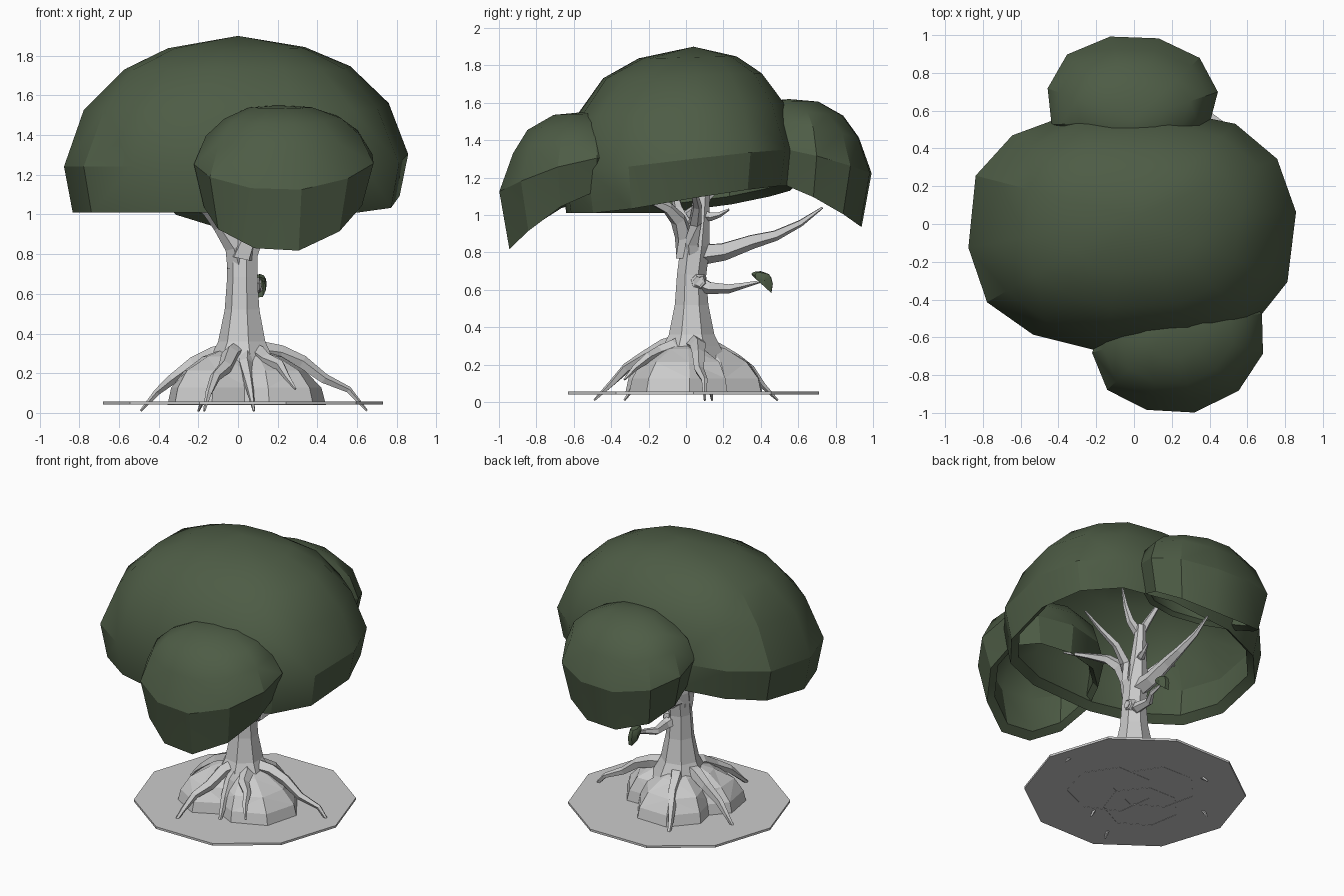
import bpy, bmesh, math, random
from mathutils import Vector

if "Cube" in bpy.data.objects:
    bpy.data.objects.remove(bpy.data.objects["Cube"])

random.seed(4)
green = bpy.data.materials.new("leaf_green")
green.diffuse_color = (0.075, 0.107, 0.06, 1)
green.use_nodes = True
green.node_tree.nodes["Principled BSDF"].inputs["Base Color"].default_value = green.diffuse_color


def finish(name, bm, mat=None, smooth=False):
    bmesh.ops.recalc_face_normals(bm, faces=bm.faces)
    me = bpy.data.meshes.new(name)
    bm.to_mesh(me)
    bm.free()
    bpy.context.collection.objects.link(bpy.data.objects.new(name, me))
    if mat:
        me.materials.append(mat)
    if smooth:
        me.polygons.foreach_set("use_smooth", [True] * len(me.polygons))
        me.set_sharp_from_angle(angle=math.radians(28))


def skin(bm, rings):
    for a, b in zip(rings, rings[1:]):
        for i in range(len(a)):
            j = (i + 1) % len(a)
            bm.faces.new((a[i], a[j], b[j], b[i]))


def power(c, e):
    return math.copysign(abs(c) ** (2 / e), c)


def dome(name, apex, centre, size, sides, rim, profile, mat=None, turn=0.0, jitter=0.03,
         square=2.0, hollow=None):
    """Faceted dome; rim(x, y) is its lower edge height, hollow the inner wall profile."""
    bm = bmesh.new()
    top, rings, outline = bm.verts.new(apex), [], []
    ct, st = math.cos(turn), math.sin(turn)
    for i in range(sides):
        a = 2 * math.pi * (i + 0.2) / sides
        k = 1.01 + random.uniform(-jitter, jitter * 0.3)
        u, v = k * size[0] * power(math.cos(a), square), k * size[1] * power(math.sin(a), square)
        outline.append((centre[0] + u * ct - v * st, centre[1] + u * st + v * ct))
    for f, h in profile + (hollow or []):
        ring = []
        for x, y in outline:
            k = f * (1 + random.uniform(-jitter, jitter) * (h > 0.5))
            z = rim(x, y)
            ring.append(bm.verts.new((apex[0] + k * (x - apex[0]), apex[1] + k * (y - apex[1]),
                                      z + (apex[2] - z) * h)))
        rings.append(ring)
    for i in range(sides):
        bm.faces.new((top, rings[0][i], rings[0][(i + 1) % sides]))
    skin(bm, rings)
    if hollow:
        bm.faces.new(rings[-1])
    bmesh.ops.triangulate(bm, faces=bm.faces)
    finish(name, bm, mat, mat is not None)


def tube(name, pts, radii, sides=5):
    """Faceted tapering tube through the points."""
    bm = bmesh.new()
    ps = [Vector(p) for p in pts]
    along = (ps[-1] - ps[0]).normalized()
    ref = Vector((0, 1, 0)) if abs(along.z) > 0.8 else Vector((0.31, 0.23, 0.92))
    rings = []
    for i, p in enumerate(ps):
        d = (ps[min(i + 1, len(ps) - 1)] - ps[max(i - 1, 0)]).normalized()
        u = d.cross(ref).normalized()
        v = d.cross(u)
        rings.append([bm.verts.new(p + radii[i] * (math.cos(a) * u + math.sin(a) * v))
                      for a in (2 * math.pi * k / sides for k in range(sides))])
    skin(bm, rings)
    bm.faces.new(rings[0])
    bm.faces.new(rings[-1])
    finish(name, bm)


def limb(name, start, mid, end, radius, steps=5, wobble=0.014):
    """Gnarled limb on a quadratic curve that passes through mid."""
    a, m, b = Vector(start), Vector(mid), Vector(end)
    c = 2 * m - (a + b) / 2
    pts, radii = [], []
    for i in range(steps + 1):
        t = i / steps
        p = a * (1 - t) ** 2 + c * 2 * t * (1 - t) + b * t * t
        if 0 < i < steps:
            p += Vector([random.uniform(-wobble, wobble) for _ in range(3)])
        pts.append(p)
        radii.append(radius * (1 - t) ** 0.9 + 0.006)
    tube(name, pts, radii)


# canopy: large crown plus drooping front and back lobes, each a hollow shell
crown = [(0.4, 0.93), (0.66, 0.81), (0.88, 0.58), (1, 0.26), (0.95, 0)]
crown_in = [(0.89, 0.05), (0.92, 0.27), (0.81, 0.54), (0.6, 0.75), (0.36, 0.86)]
lobe = [(0.35, 0.98), (0.65, 0.87), (0.86, 0.7), (1, 0.42), (0.88, 0)]
lobe_in = [(0.78, 0.06), (0.87, 0.42), (0.74, 0.64), (0.55, 0.78), (0.28, 0.88)]
dome("main_canopy", (0, 0.04, 1.9), (0, -0.03), (0.87, 0.65), 14,
     lambda x, y: max(1.01, 1.05 + 0.04 * x + 0.16 * y), crown, green, square=2.5, hollow=crown_in)
dome("front_canopy", (0.2, -0.55, 1.55), (0.24, -0.63), (0.46, 0.37), 11,
     lambda x, y: 0.82 + 0.4 * (y + 0.98) + 0.5 * (x - 0.22) ** 2, lobe, green, 0.25, hollow=lobe_in)
dome("back_canopy", (0, 0.55, 1.62), (-0.01, 0.66), (0.46, 0.345), 11,
     lambda x, y: 0.93 + 0.42 * (1 - y) + 0.2 * x * x, lobe, green, hollow=lobe_in)
dome("leaf_tuft", (0.11, 0.40, 0.7), (0.11, 0.41), (0.035, 0.06), 7,
     lambda x, y: 0.65 - 0.8 * (y - 0.38), lobe[1:], green)

# ground disc with ten sides
bm = bmesh.new()
bmesh.ops.create_cone(bm, cap_ends=True, segments=10, radius1=0.705, radius2=0.705, depth=0.015)
for v in bm.verts:
    v.co = Vector((v.co.y + 0.025, v.co.x + 0.04, v.co.z + 0.049))
finish("ground_disc", bm)

# three overlapping mounds round the foot
mound = [(0.4, 0.84), (0.75, 0.6), (0.94, 0.3), (1, 0)]
for i, (x, y, r) in enumerate([(0.17, -0.03, 0.28), (-0.03, 0.17, 0.26), (-0.12, -0.07, 0.25)]):
    dome("mound_%d" % (i + 1), (x * 0.4, y * 0.4 + 0.02, 0.33), (x, y), (r, r), 7,
         lambda x, y: 0.04, mound, jitter=0.06)

# trunk: profile of (height, radius), leaning slightly back
profile = [(0.2, 0.21), (0.3, 0.155), (0.36, 0.125), (0.52, 0.092), (0.68, 0.08),
           (0.84, 0.08), (0.98, 0.055), (1.15, 0.04), (1.24, 0.03)]
tube("trunk", [(0.025, 0.03 + 0.1 * max(0, z - 0.8) ** 0.5, z) for z, r in profile],
     [r for z, r in profile], 7)

# roots running from the trunk down to their tips
tips = [(-0.49, 0.14), (-0.17, -0.49), (0.65, 0.1), (-0.2, 0.49), (0.29, -0.33), (0.08, -0.33)]
for i, (x, y) in enumerate(tips):
    z = 0.12 if i == 4 else 0.01
    limb("root_%d" % (i + 1), (0.025 + x * 0.12, 0.03 + y * 0.12, 0.31),
         (0.01 + x * 0.58, 0.02 + y * 0.58, 0.21 + z * 0.3), (x, y, z), 0.048)

# branches
limb("back_branch", (0.02, 0.06, 0.79), (0.01, 0.42, 0.87), (0, 0.73, 1.04), 0.055)
limb("low_branch", (0.04, 0.06, 0.64), (0.08, 0.22, 0.605), (0.11, 0.42, 0.65), 0.038, 4)
limb("front_branch", (0.02, 0.0, 0.78), (0.1, -0.06, 1.0), (0.28, -0.36, 1.15), 0.06)
limb("left_branch", (0, 0.03, 0.74), (-0.12, -0.02, 0.98), (-0.42, -0.1, 1.2), 0.055)
limb("right_branch", (0.04, 0.04, 0.76), (0.16, 0.05, 0.99), (0.44, 0.04, 1.22), 0.045)
for side in (1, -1):
    limb("top_branch_%s" % ("right" if side > 0 else "left"), (0.02, 0.08, 1.18),
         (0.02 + 0.07 * side, 0.08 - 0.04 * side, 1.33), (0.13 * side, 0.1 - 0.06 * side, 1.5), 0.028, 3)
limb("back_twig", (0.03, 0.09, 1.0), (0.06, 0.16, 1.0), (0.08, 0.23, 1.03), 0.025, 3, 0.005)
limb("left_twig", (-0.12, -0.02, 0.98), (-0.2, 0.1, 1.08), (-0.3, 0.2, 1.2), 0.022, 3)

# knot on the right side of the trunk
tube("trunk_knot", [(x, 0.065, 0.645) for x in (0.06, 0.105, 0.115, 0.1)],
     [0.05, 0.038, 0.028, 0.018], 6)
